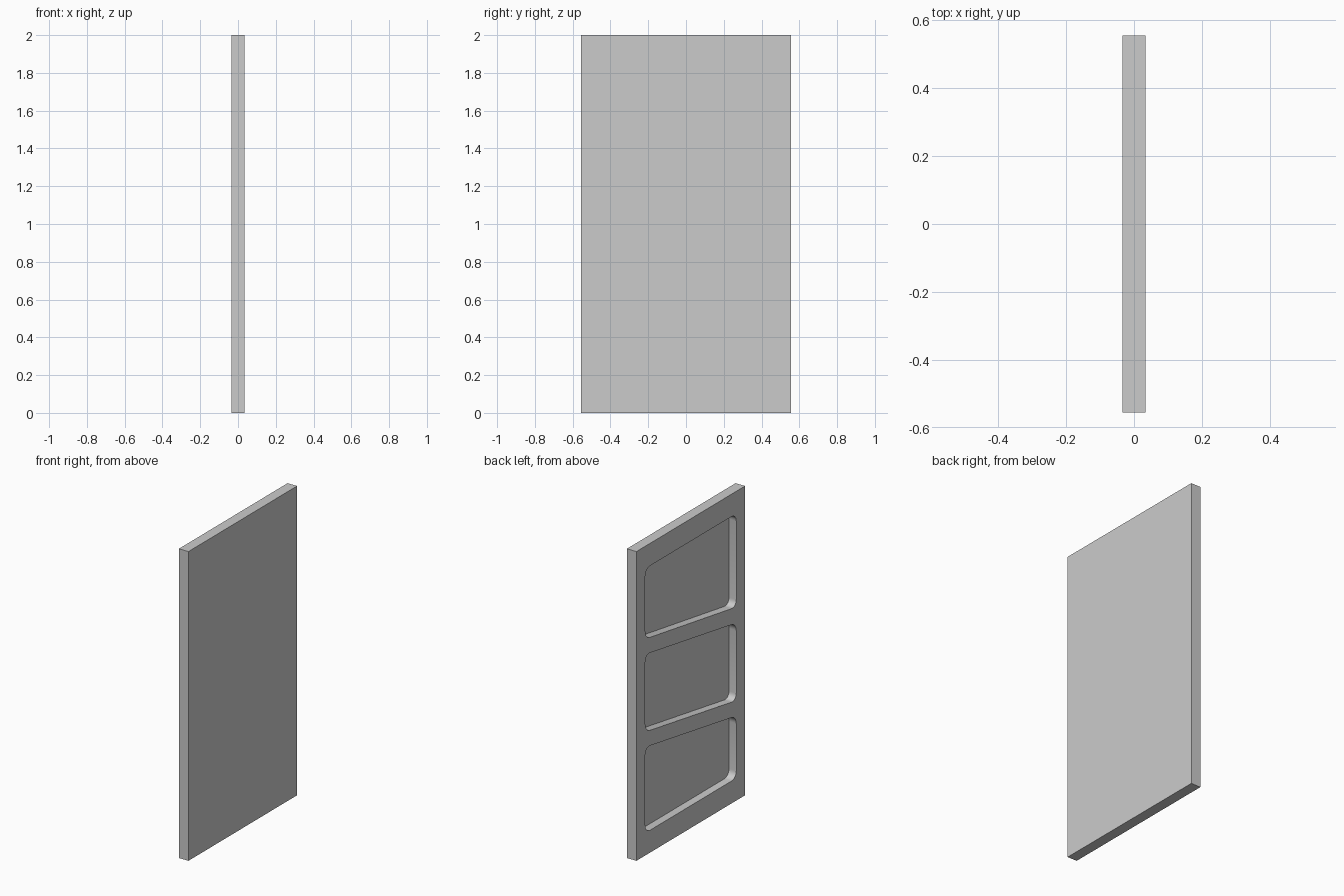
import bpy, bmesh

if "Cube" in bpy.data.objects:
    bpy.data.objects.remove(bpy.data.objects["Cube"])

T, W, H = 0.034, 0.555, 2.0      # half thickness, half width, height
INSET, DEPTH, RADIUS = 0.465, 0.052, 0.048


def new_object(name, bm):
    bmesh.ops.recalc_face_normals(bm, faces=bm.faces)
    mesh = bpy.data.meshes.new(name)
    bm.to_mesh(mesh)
    bm.free()
    obj = bpy.data.objects.new(name, mesh)
    bpy.context.collection.objects.link(obj)
    return obj


def prism(outline, x0, x1):
    """Extrude a (y, z) outline from x0 to x1."""
    bm = bmesh.new()
    face = bm.faces.new([bm.verts.new((x0, y, z)) for y, z in outline])
    ext = bmesh.ops.extrude_face_region(bm, geom=[face])["geom"]
    moved = [v for v in ext if isinstance(v, bmesh.types.BMVert)]
    bmesh.ops.translate(bm, verts=moved, vec=(x1 - x0, 0, 0))
    return bm


# Door slab
door = new_object("door_panel", prism([(-W, 0), (W, 0), (W, H), (-W, H)], -T, T))

# Three rounded recesses with slanted rails: bottom and top heights at -y, then at +y
recesses = [
    ("lower_recess", 0.145, 0.547, 0.145, 0.700),
    ("middle_recess", 0.647, 1.148, 0.799, 1.300),
    ("upper_recess", 1.252, 1.855, 1.400, 1.855),
]
for name, b0, t0, b1, t1 in recesses:
    bm = prism([(-INSET, b0), (INSET, b1), (INSET, t1), (-INSET, t0)],
               -T - 0.05, -T + DEPTH)
    corners = [e for e in bm.edges
               if abs(e.verts[0].co.x - e.verts[1].co.x) > 0.01]
    bmesh.ops.bevel(bm, geom=corners, offset=RADIUS, segments=6,
                    profile=0.5, affect='EDGES')
    cutter = new_object(name, bm)
    cutter.hide_render = True
    mod = door.modifiers.new(name, 'BOOLEAN')
    mod.operation = 'DIFFERENCE'
    mod.solver = 'EXACT'
    mod.object = cutter
    bpy.context.view_layer.objects.active = door
    bpy.ops.object.modifier_apply(modifier=mod.name)
    bpy.data.objects.remove(cutter)

# Smooth recess corners, crisp edges elsewhere
door.select_set(True)
bpy.ops.object.shade_smooth_by_angle(angle=0.6)
